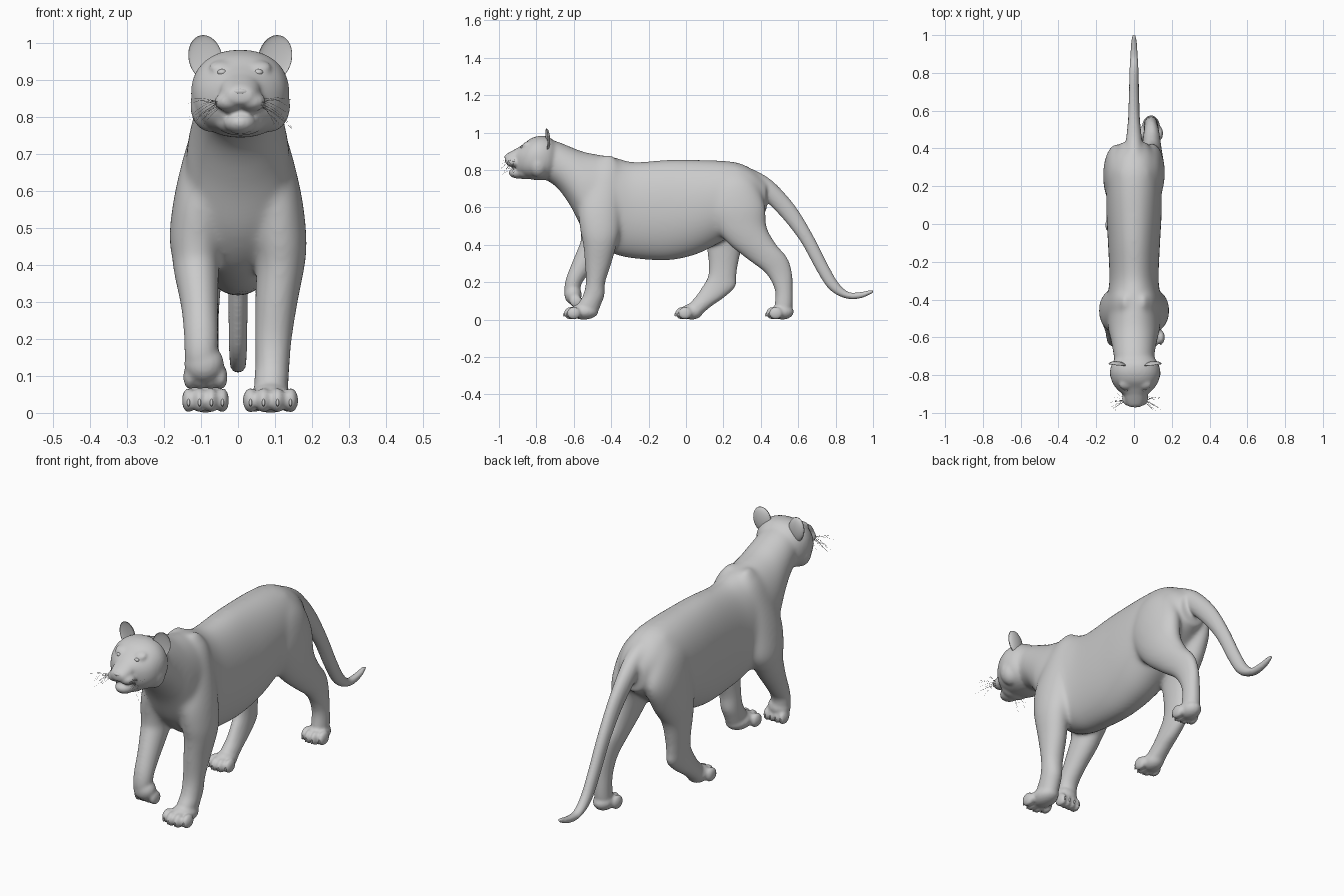
import bpy, bmesh, math, random
from mathutils import Vector, Matrix

if "Cube" in bpy.data.objects:
    bpy.data.objects.remove(bpy.data.objects["Cube"])

random.seed(4)
HX = 0.006  # head sits slightly off the centre line


def spline(rows, steps=5):
    """Catmull-Rom interpolation of section rows."""
    out = []
    for i in range(len(rows) - 1):
        p = [rows[max(0, min(len(rows) - 1, i + k))] for k in (-1, 0, 1, 2)]
        for s in range(steps):
            t = s / steps
            out.append([0.5 * (2 * b + (c - a) * t + (2 * a - 5 * b + 4 * c - d) * t * t
                               + (3 * b - a - 3 * c + d) * t ** 3) for a, b, c, d in zip(*p)])
    return out + [list(rows[-1])]


def loft(bm, rows, axis=None, power=1.0, n=56):
    """Rows are x, y, z, half width in x, half depth along axis (or across the path)."""
    rows = spline(rows)
    rings = []
    for i, (x, y, z, rx, rn) in enumerate(rows):
        if axis:
            nv = Vector(axis)
        else:
            a, b = rows[max(i - 1, 0)], rows[min(i + 1, len(rows) - 1)]
            nv = Vector((0, -(b[2] - a[2]), b[1] - a[1])).normalized()
        ring = []
        for k in range(n):
            c, s = math.cos(2 * math.pi * k / n), math.sin(2 * math.pi * k / n)
            cx, sx = math.copysign(abs(c) ** power, c), math.copysign(abs(s) ** power, s)
            ring.append(bm.verts.new(Vector((x + rx * cx, y, z)) + nv * rn * sx))
        rings.append(ring)
    for a, b in zip(rings, rings[1:]):
        for k in range(n):
            bm.faces.new((a[k], a[(k + 1) % n], b[(k + 1) % n], b[k]))
    bm.faces.new(rings[0])
    bm.faces.new(rings[-1][::-1])


def trunk(bm, rows, power=1.0, x=0.0):
    """Rows are y, top z, bottom z, half width."""
    loft(bm, [(x, y, (t + b) / 2, w, (t - b) / 2) for y, t, b, w in rows], (0, 0, 1), power)


def leg(bm, rows):
    """Rows are x, z, half width, front y, back y."""
    loft(bm, [(x, (f + b) / 2, z, w, (b - f) / 2) for x, z, w, f, b in rows], (0, 1, 0), 0.97)


def blob(bm, loc, rad, tilt=0.0):
    m = Matrix.Translation(loc) @ Matrix.Rotation(tilt, 4, 'X') @ Matrix.Diagonal((*rad, 1))
    return bmesh.ops.create_uvsphere(bm, u_segments=24, v_segments=16, radius=1, matrix=m)['verts']


def finish(bm, name):
    bmesh.ops.recalc_face_normals(bm, faces=bm.faces)
    for f in bm.faces:
        f.smooth = True
    me = bpy.data.meshes.new(name)
    bm.to_mesh(me)
    bm.free()
    ob = bpy.data.objects.new(name, me)
    bpy.context.collection.objects.link(ob)
    return ob


body, claws = bmesh.new(), bmesh.new()


def paw(x, yf, length, w):
    blob(body, (x, yf + .015 + length / 2, .042), (.056 * w, length / 2 - .012, .042))
    for d in (-.054, -.019, .019, .054):
        y = yf + (.036 if abs(d) < .03 else .052)
        blob(body, (x + d * w, y, .034), (.021 * w, .037, .034))
        blob(claws, (x + d * w, y - .034, .028), (.004, .006, .011), -.3)


# torso and neck
trunk(body, [(-.80, .965, .77, .09), (-.70, .955, .715, .107), (-.62, .925, .61, .122),
             (-.55, .898, .48, .138), (-.47, .882, .395, .142), (-.38, .867, .35, .138),
             (-.28, .842, .328, .130), (-.10, .854, .318, .138), (.05, .854, .348, .146),
             (.18, .850, .41, .145), (.28, .838, .47, .135), (.36, .80, .53, .115),
             (.43, .74, .58, .07)], .95)

# head
trunk(body, [(-.69, .94, .78, .085), (-.73, .974, .752, .118), (-.78, .982, .745, .133),
             (-.83, .968, .75, .124), (-.87, .938, .762, .10), (-.905, .915, .782, .062)], .9, HX)
# upper muzzle, whisker pads, cheeks, brows and chin
trunk(body, [(-.84, .938, .82, .078), (-.89, .922, .822, .06), (-.93, .902, .826, .052),
             (-.958, .886, .832, .041), (-.969, .874, .842, .028)], .93, HX)
for s in (-1, 1):
    blob(body, (HX + s * .031, -.924, .842), (.039, .04, .027))
    blob(body, (HX + s * .08, -.79, .83), (.055, .055, .07))
    blob(body, (HX + s * .05, -.852, .936), (.034, .028, .014), .5)
blob(body, (HX, -.898, .785), (.045, .05, .031))
blob(body, (HX, -.862, .79), (.07, .05, .04))

# shoulders, with the planted front leg on one side
SHOULDER = [(.045, .88, .012, -.44, -.39), (.063, .81, .045, -.50, -.35), (.08, .70, .066, -.55, -.34),
            (.10, .58, .074, -.575, -.345), (.112, .47, .074, -.565, -.352)]
leg(body, SHOULDER + [(.115, .40, .066, -.55, -.37), (.104, .30, .057, -.54, -.40),
                      (.096, .20, .049, -.535, -.432), (.093, .13, .046, -.55, -.437),
                      (.090, .08, .046, -.58, -.455), (.088, .03, .045, -.60, -.475)])
paw(.088, -.652, .18, 1)

# raised front leg with folded paw
leg(body, [(-x, z, w, f, b) for x, z, w, f, b in SHOULDER] + [(-.113, .40, .06, -.56, -.39)])
loft(body, [(-.115, -.455, .47, .068, .085), (-.113, -.495, .39, .062, .075),
            (-.104, -.555, .29, .050, .056), (-.100, -.598, .21, .046, .044),
            (-.099, -.607, .15, .045, .043), (-.093, -.595, .11, .045, .035)])
blob(body, (-.092, -.604, .133), (.054, .046, .052))
for d in (-.042, -.014, .014, .042):
    blob(body, (-.088 + d, -.588, .097), (.018, .036, .033), -.6)
    blob(claws, (-.088 + d, -.557, .092), (.004, .006, .010))

# hind legs
THIGH = [(.055, .82, .02, .21, .29), (.074, .73, .062, .13, .375), (.09, .61, .071, .105, .422)]
leg(body, THIGH + [(.094, .50, .066, .15, .43), (.095, .41, .056, .22, .475), (.093, .33, .046, .32, .54),
                   (.091, .25, .038, .425, .566), (.09, .16, .037, .475, .57),
                   (.09, .08, .039, .475, .57), (.09, .03, .04, .47, .56)])
paw(.09, .428, .145, .85)
leg(body, [(-x, z, w, f, b) for x, z, w, f, b in THIGH]
    + [(-.095, .48, .066, .10, .37), (-.097, .39, .056, .11, .305), (-.096, .30, .046, .122, .278),
       (-.093, .23, .04, .118, .268), (-.09, .175, .038, .088, .262), (-.088, .12, .038, .05, .205),
       (-.088, .075, .04, .01, .14), (-.088, .03, .042, -.01, .085)])
paw(-.088, -.057, .145, .85)

# tail
loft(body, [(0, .34, .755, .055, .055), (0, .43, .70, .044, .052), (0, .545, .58, .032, .047),
            (0, .645, .435, .028, .037), (0, .73, .275, .026, .034), (0, .79, .18, .025, .030),
            (0, .86, .131, .022, .019), (0, .93, .13, .018, .017), (0, .985, .147, .013, .011),
            (0, 1.002, .153, .007, .006)])

# fuse the parts into one skin, then soften the trunk more than the face, paws and tail
rough = finish(body, "rough")
rm = rough.modifiers.new("blend", 'REMESH')
rm.mode, rm.voxel_size, rm.use_smooth_shade = 'VOXEL', .007, True
skin = bpy.data.meshes.new_from_object(rough.evaluated_get(bpy.context.evaluated_depsgraph_get()))
bpy.data.objects.remove(rough)
cat = bpy.data.objects.new("body", skin)
bpy.context.collection.objects.link(cat)
soft = cat.vertex_groups.new(name="trunk")
for v in skin.vertices:
    x, y, z = v.co
    ramp = [(z - .30) / .15, (y + .74) / .08, (.46 - y) / .08]
    w = min(1, *ramp)
    if w > 0:
        soft.add([v.index], w, 'REPLACE')
for group, count in (("", 6), ("trunk", 50)):
    sm = cat.modifiers.new("soften", 'SMOOTH')
    sm.factor, sm.iterations, sm.vertex_group = .5, count, group
finish(claws, "claws")

# ears: rounded cups, hollow at the front
ears = bmesh.new()
for s in (-1, 1):
    vs = blob(ears, (0, 0, 0), (.046, .02, .062))
    for v in vs:
        if v.co.y < 0:
            v.co.y *= -.4
        v.co.y -= .01
    m = (Matrix.Translation((HX + s * .093, -.737, .961)) @ Matrix.Rotation(s * .22, 4, 'Y')
         @ Matrix.Rotation(s * .12, 4, 'Z'))
    bmesh.ops.transform(ears, matrix=m, verts=vs)
finish(ears, "ears")

# eyes and nose
face = bmesh.new()
for s in (-1, 1):
    blob(face, (HX + s * .049, -.874, .921), (.013, .011, .009))
finish(face, "eyes")
nose = bmesh.new()
blob(nose, (HX, -.958, .868), (.025, .013, .010), -.3)
blob(nose, (HX, -.959, .857), (.009, .010, .013))
finish(nose, "nose")

# whiskers
cu = bpy.data.curves.new("whiskers", 'CURVE')
cu.dimensions, cu.bevel_depth, cu.bevel_resolution = '3D', .0007, 0
for s in (-1, 1):
    for i in range(14):
        r = random.random
        a = Vector((HX + s * (.03 + .025 * r()), -.935 + .01 * r(), .828 + .025 * r()))
        b = Vector((HX + s * (.09 + .055 * r()), -.89 - .10 * r(), .765 + .09 * r()))
        sp = cu.splines.new('POLY')
        sp.points.add(4)
        for k, p in enumerate(sp.points):
            t = k / 4
            p.co = (*(a.lerp(b, t) + Vector((0, 0, .03 * t * (1 - t)))), 1)
            p.radius = 1 - .7 * t
bpy.context.collection.objects.link(bpy.data.objects.new("whiskers", cu))
